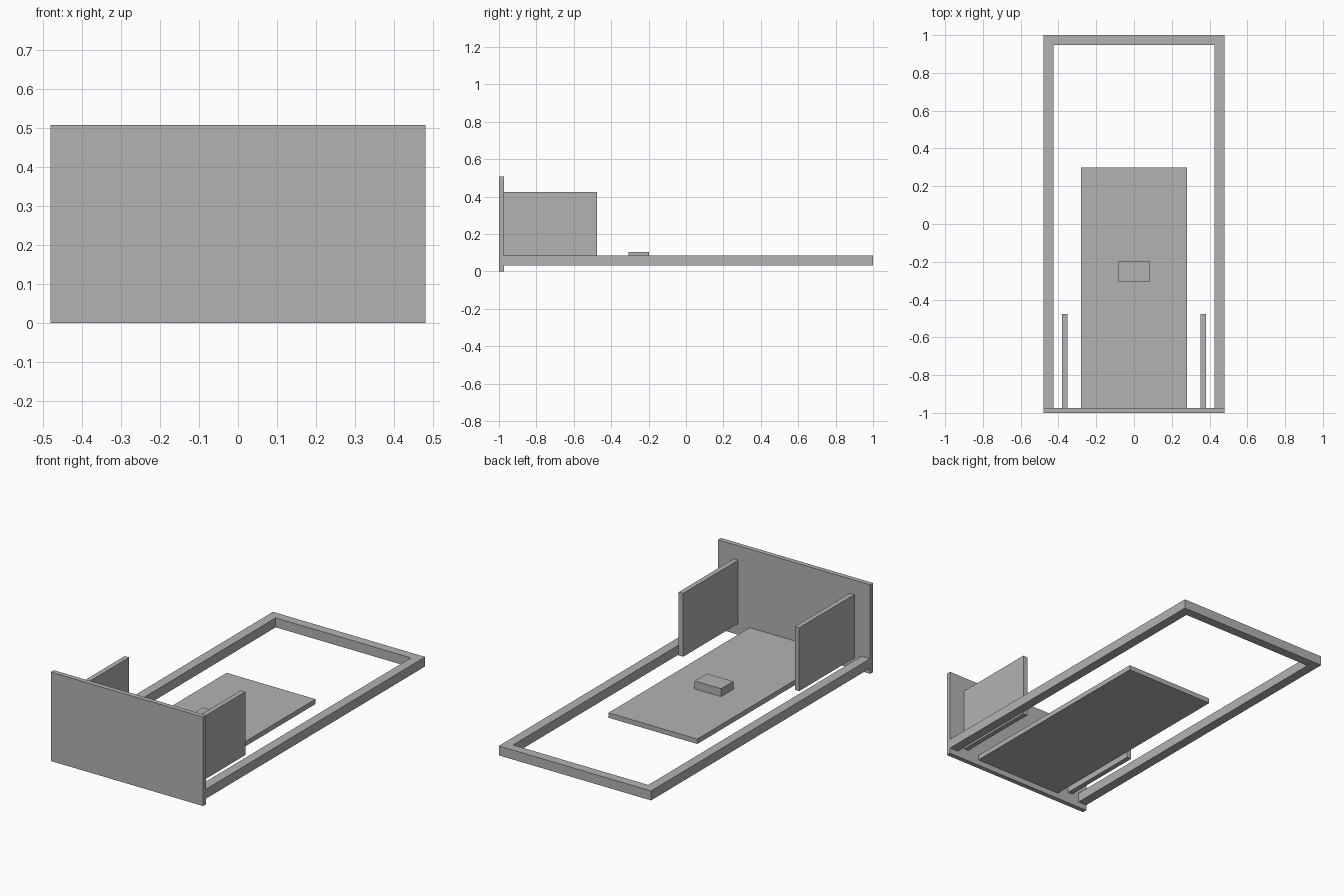
import bpy
import bmesh

cube = bpy.data.objects.get("Cube")
if cube:
    bpy.data.objects.remove(cube, do_unlink=True)

# Single plain grey
GREY = (0.45, 0.45, 0.45, 1.0)
grey = bpy.data.materials.new("plain_grey")
grey.use_nodes = True
grey.diffuse_color = GREY
grey.node_tree.nodes["Principled BSDF"].inputs["Base Color"].default_value = GREY


def prism(name, outline, z0, z1):
    """Extrude a flat outline upward from z0 to z1."""
    bm = bmesh.new()
    face = bm.faces.new([bm.verts.new((x, y, z0)) for x, y in outline])
    grown = bmesh.ops.extrude_face_region(bm, geom=[face])["geom"]
    top = [v for v in grown if isinstance(v, bmesh.types.BMVert)]
    bmesh.ops.translate(bm, verts=top, vec=(0, 0, z1 - z0))
    bmesh.ops.recalc_face_normals(bm, faces=bm.faces)
    mesh = bpy.data.meshes.new(name)
    bm.to_mesh(mesh)
    bm.free()
    mesh.materials.append(grey)
    obj = bpy.data.objects.new(name, mesh)
    bpy.context.collection.objects.link(obj)
    return obj


def box(name, x0, x1, y0, y1, z0, z1):
    return prism(name, [(x0, y0), (x1, y0), (x1, y1), (x0, y1)], z0, z1)


HALF = 0.48        # half of the overall width
INNER = 0.426      # inside of the frame rails
PANEL_Y = -0.973   # rear face of the front panel
BASE_Z = 0.032     # underside of frame and board
BOARD_Z = 0.06     # top of the board

# Upright front panel
box("front_panel", -HALF, HALF, -1.0, PANEL_Y, 0.0, 0.507)

# U-shaped frame, open toward the front panel
half_u = [(HALF, PANEL_Y), (HALF, 1.0)]
half_in = [(INNER, 0.948), (INNER, PANEL_Y)]
mirror = lambda pts: [(-x, y) for x, y in reversed(pts)]
prism("base_frame", half_u + mirror(half_u) + mirror(half_in) + half_in,
      BASE_Z, 0.086)

# Board with its small block
box("base_board", -0.28, 0.28, PANEL_Y, 0.298, BASE_Z, BOARD_Z)
box("small_block", -0.083, 0.083, -0.307, -0.197, BOARD_Z, 0.105)

# Pair of upright side panels
for side, s in (("left", 1), ("right", -1)):
    x0, x1 = sorted((s * 0.352, s * 0.38))
    box(side + "_side_panel", x0, x1, PANEL_Y, -0.477, 0.064, 0.425)
